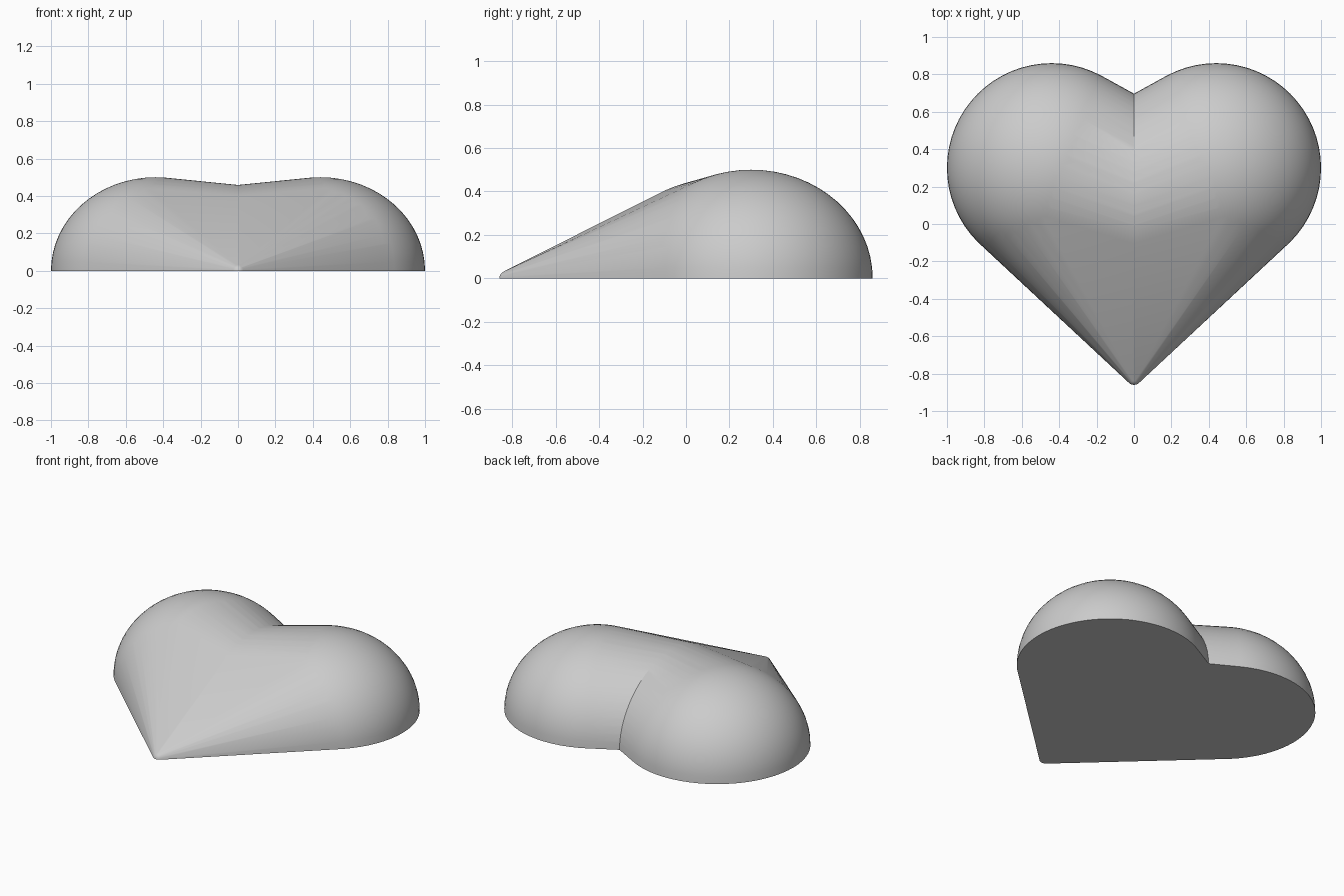
import bpy, bmesh, math
from mathutils import Matrix

if "Cube" in bpy.data.objects:
    bpy.data.objects.remove(bpy.data.objects["Cube"], do_unlink=True)

# One plain material
grey = bpy.data.materials.new("plain_grey")
grey.use_nodes = True
colour = (0.6, 0.6, 0.6, 1)
grey.diffuse_color = colour
grey.node_tree.nodes["Principled BSDF"].inputs["Base Color"].default_value = colour


def add_dome(bm, x, y, radius, height, segments=64):
    """Ellipsoid with its centre on the ground."""
    matrix = Matrix.Translation((x, y, 0)) @ Matrix.Diagonal((radius, radius, height, 1))
    bmesh.ops.create_uvsphere(bm, u_segments=segments, v_segments=segments // 2,
                              radius=1, matrix=matrix)


def cut(bm, normal):
    """Keep the side of the origin plane that the normal points to."""
    bmesh.ops.bisect_plane(bm, geom=bm.verts[:] + bm.edges[:] + bm.faces[:], dist=1e-5,
                           plane_co=(0, 0, 0), plane_no=normal, clear_inner=True)


# Left half: skin stretched over the lobe, a smaller inner dome and the tip
bm = bmesh.new()
add_dome(bm, 0.44, 0.30, 0.56, 0.50)
add_dome(bm, -0.36, -0.004, 0.44, 0.42)
add_dome(bm, 0, -0.82, 0.04, 0.036, 24)
cut(bm, (0, 0, 1))
bmesh.ops.delete(bm, geom=bm.faces[:], context="FACES_ONLY")
bmesh.ops.delete(bm, geom=bm.edges[:], context="EDGES_FACES")
hull = bmesh.ops.convex_hull(bm, input=bm.verts[:])
loose = [v for v in bm.verts if not v.link_faces]
bmesh.ops.delete(bm, geom=loose, context="VERTS")
cut(bm, (1, 0, 0))
bmesh.ops.dissolve_limit(bm, angle_limit=math.radians(0.1), verts=bm.verts[:], edges=bm.edges[:])
bmesh.ops.recalc_face_normals(bm, faces=bm.faces[:])
if sum(f.normal.z * f.calc_area() for f in bm.faces if f.calc_center_median().z < 1e-4) > 0:
    bmesh.ops.reverse_faces(bm, faces=bm.faces[:])

mesh = bpy.data.meshes.new("heart")
bm.to_mesh(mesh)
bm.free()
mesh.materials.append(grey)
heart = bpy.data.objects.new("heart", mesh)
bpy.context.collection.objects.link(heart)

# Mirror to the right half and smooth, keeping the cleft and the base edge sharp
bpy.context.view_layer.objects.active = heart
heart.select_set(True)
mirror = heart.modifiers.new("mirror", "MIRROR")
mirror.use_clip = True
bpy.ops.object.modifier_apply(modifier=mirror.name)
bpy.ops.object.shade_smooth_by_angle(angle=math.radians(30))
